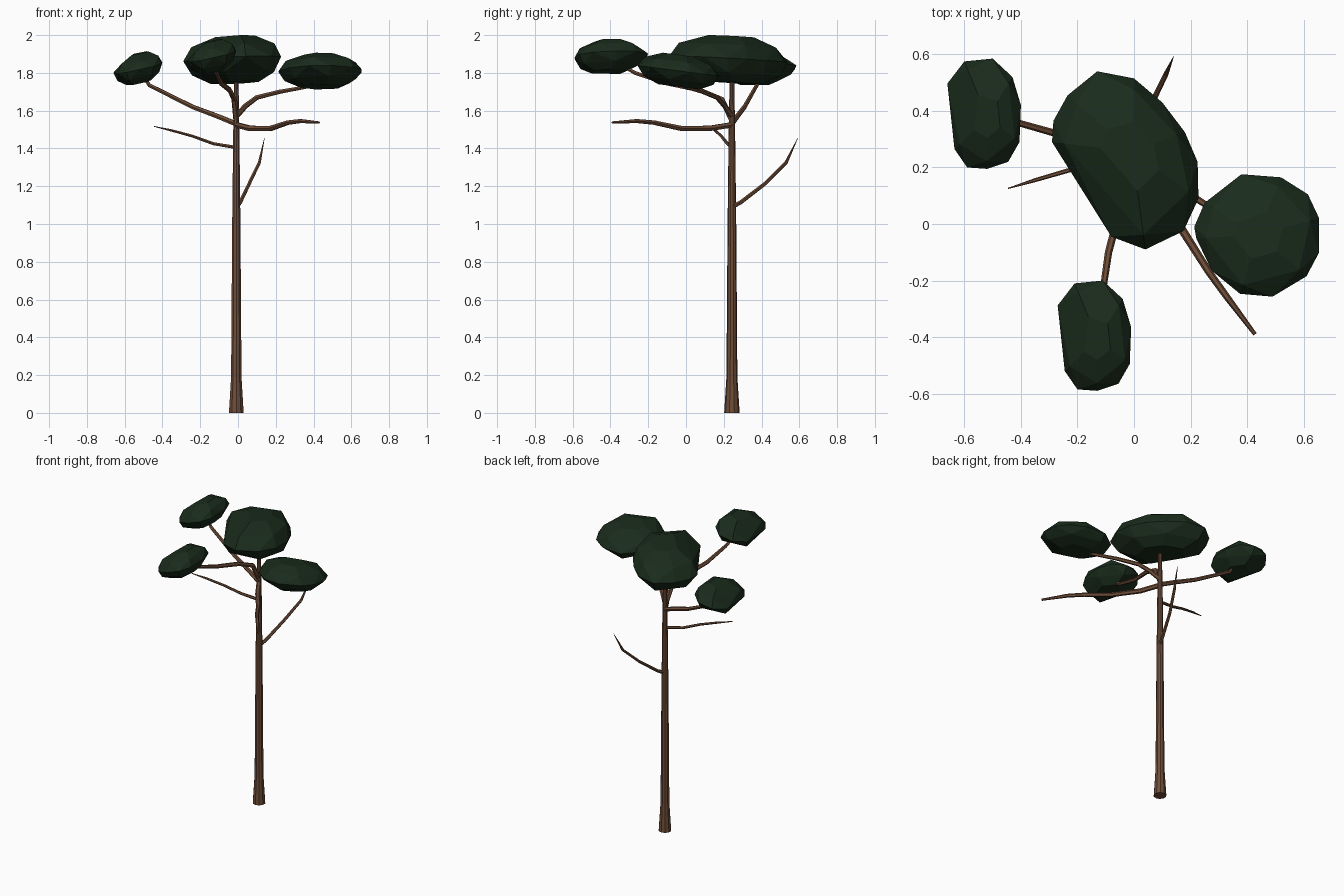
import bpy, bmesh, math
from mathutils import Vector

if "Cube" in bpy.data.objects:
    bpy.data.objects.remove(bpy.data.objects["Cube"])


def material(name, rgb):
    m = bpy.data.materials.new(name)
    m.diffuse_color = (*rgb, 1)
    m.use_nodes = True
    m.node_tree.nodes["Principled BSDF"].inputs["Base Color"].default_value = m.diffuse_color
    return m


bark = material("bark", (0.16, 0.075, 0.04))
leaf = material("leaf", (0.010, 0.024, 0.011))


def finish(bm, name, mat):
    bmesh.ops.recalc_face_normals(bm, faces=bm.faces[:])
    me = bpy.data.meshes.new(name)
    bm.to_mesh(me)
    bm.free()
    me.materials.append(mat)
    ob = bpy.data.objects.new(name, me)
    bpy.context.collection.objects.link(ob)
    return ob


def tube(name, pts, sides):
    """Flat-faced tapering tube through (x, y, z, radius) points."""
    bm = bmesh.new()
    P = [Vector(p[:3]) for p in pts]
    rings = []
    for i, p in enumerate(P):
        d = (P[min(i + 1, len(P) - 1)] - P[max(i - 1, 0)]).normalized()
        ref = Vector((1, 0, 0)) if abs(d.z) > 0.9 else Vector((0, 0, 1))
        u = ref.cross(d).normalized()
        v = d.cross(u)
        r = pts[i][3]
        rings.append([bm.verts.new(p + r * (u * math.cos(a) + v * math.sin(a)))
                      for a in (2 * math.pi * k / sides for k in range(sides))])
    for a, b in zip(rings, rings[1:]):
        for k in range(sides):
            n = (k + 1) % sides
            bm.faces.new((a[k], a[n], b[n], b[k]))
    bm.faces.new(rings[0])
    bm.faces.new(rings[-1])
    return finish(bm, name, bark)


def clump(name, outline, z0, z1, tilt_x, tilt_y):
    """Faceted leaf pad: convex hull of tilted rings of its plan outline."""
    n = len(outline)
    cx = sum(p[0] for p in outline) / n
    cy = sum(p[1] for p in outline) / n
    half = (z1 - z0) / 2
    pts = []
    for t, s, step in ((-1, .5, 2), (-.6, .85, 2), (0, 1, 1), (.6, .85, 2), (1, .4, 2)):
        for k in range(0 if t < 0 else step - 1, n, step):
            x, y = ((outline[k][0] - cx) * s, (outline[k][1] - cy) * s)
            pts.append(Vector((cx + x, cy + y, t * half + tilt_x * x + tilt_y * y)))
    lo, hi = min(p.z for p in pts), max(p.z for p in pts)
    bm = bmesh.new()
    for p in pts:
        p.z = z0 + (p.z - lo) / (hi - lo) * (z1 - z0)
        bm.verts.new(p)
    res = bmesh.ops.convex_hull(bm, input=bm.verts[:])
    junk = {g for g in res["geom_interior"] + res["geom_unused"]
            if isinstance(g, bmesh.types.BMVert)}
    bmesh.ops.delete(bm, geom=list(junk), context='VERTS')
    return finish(bm, name, leaf)


# Trunk with flared foot
X, Y = -0.009, 0.243
tube("trunk", [(X, Y, 0, .041), (X, Y, .19, .029), (X, Y, 1.0, .023),
               (X, Y, 1.5, .017), (X, Y, 1.77, .012)], 10)

# Branches carrying leaf pads
tube("left_branch", [(X, Y, 1.53, .015), (-.12, .275, 1.575, .014), (-.24, .31, 1.62, .013),
                     (-.47, .375, 1.735, .011), (-.51, .385, 1.80, .008)], 6)
tube("right_branch", [(X, Y, 1.57, .015), (.04, .205, 1.625, .014), (.10, .165, 1.67, .013),
                      (.22, .09, 1.70, .012), (.36, 0, 1.725, .010), (.42, -.03, 1.78, .007)], 6)
tube("front_branch", [(X, Y, 1.55, .016), (-.02, .19, 1.66, .015), (-.045, .07, 1.71, .014),
                      (-.09, -.10, 1.745, .013), (-.115, -.27, 1.80, .011),
                      (-.13, -.36, 1.85, .008)], 6)

# Bare branches
tube("bare_front_branch", [(X, Y, 1.525, .016), (.06, .13, 1.507, .016), (.17, -.02, 1.505, .015),
                           (.265, -.17, 1.537, .013), (.33, -.26, 1.545, .012),
                           (.428, -.39, 1.537, .007)], 6)
tube("bare_left_twig", [(X, Y, 1.405, .010), (-.13, .22, 1.425, .009), (-.24, .187, 1.465, .008),
                        (-.35, .155, 1.495, .007), (-.445, .126, 1.517, .002)], 6)
tube("bare_back_twig", [(X, Y, 1.09, .013), (.012, .29, 1.115, .011), (.06, .42, 1.215, .010),
                        (.113, .53, 1.325, .009), (.14, .592, 1.455, .001)], 6)

# Leaf pads
small = [(-.66, .497), (-.6, .575), (-.5, .585), (-.43, .52), (-.40, .42),
         (-.405, .29), (-.445, .22), (-.52, .195), (-.59, .2), (-.635, .265)]
clump("left_leaf_pad", small, 1.735, 1.915, .25, .05)
clump("front_leaf_pad", [(x + .39, y - .785) for x, y in small], 1.795, 1.98, .25, .05)
clump("right_leaf_pad", [(.213, -.01), (.25, .075), (.38, .176), (.52, .165), (.615, .105),
                         (.655, .02), (.655, -.10), (.61, -.185), (.49, -.257),
                         (.375, -.247), (.275, -.165), (.22, -.05)], 1.712, 1.907, 0, -.15)
clump("top_leaf_pad", [(-.13, .54), (0, .515), (.1, .43), (.18, .325), (.225, .22),
                       (.228, .09), (.175, -.025), (.04, -.09), (-.08, -.045),
                       (-.29, .29), (-.285, .365), (-.235, .455)], 1.74, 2.0, .03, -.05)
